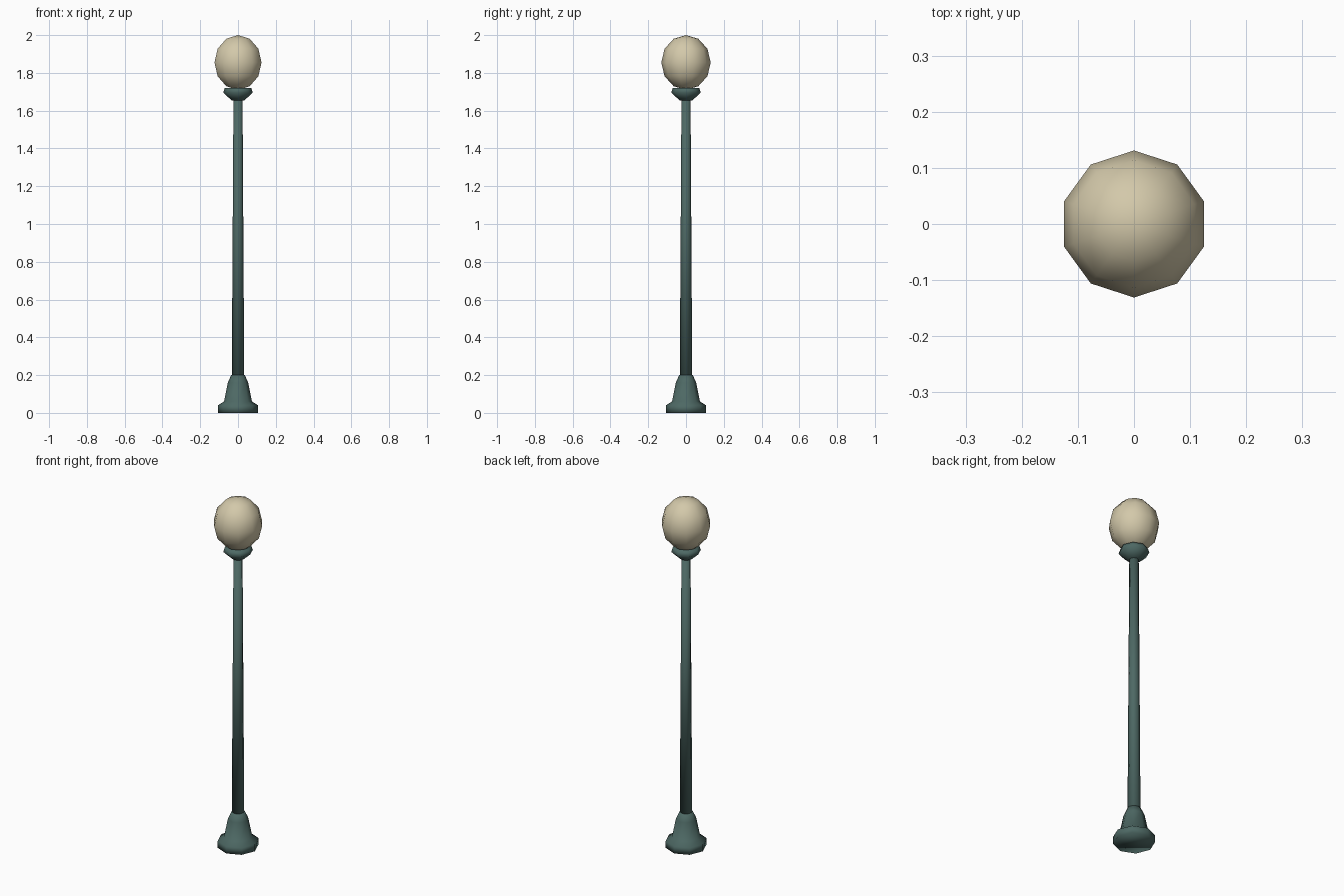
import bpy
import bmesh
from math import sin, cos, pi

cube = bpy.data.objects.get("Cube")
if cube:
    bpy.data.objects.remove(cube, do_unlink=True)


def material(name, rgb):
    mat = bpy.data.materials.new(name)
    mat.use_nodes = True
    mat.diffuse_color = (*rgb, 1)
    mat.node_tree.nodes["Principled BSDF"].inputs["Base Color"].default_value = (*rgb, 1)
    return mat


def lathe(name, profile, sides, mat):
    """Turn a bottom-to-top (radius, height) profile around z, ends capped, smooth shaded."""
    bm = bmesh.new()
    rings = []
    for r, z in profile:
        angles = [pi / 2 + 2 * pi * i / sides for i in range(sides)]
        rings.append([bm.verts.new((r * cos(a), r * sin(a), z)) for a in angles])
    for low, high in zip(rings, rings[1:]):
        for i in range(sides):
            j = (i + 1) % sides
            bm.faces.new((low[i], low[j], high[j], high[i]))
    bm.faces.new(rings[0][::-1])
    bm.faces.new(rings[-1])
    bmesh.ops.remove_doubles(bm, verts=bm.verts, dist=0.0001)
    for face in bm.faces:
        face.smooth = True
    mesh = bpy.data.meshes.new(name)
    bm.to_mesh(mesh)
    bm.free()
    mesh.materials.append(mat)
    obj = bpy.data.objects.new(name, mesh)
    bpy.context.collection.objects.link(obj)
    return obj


metal = material("dark green metal", (0.075, 0.14, 0.128))
glass = material("cream glass", (0.65, 0.58, 0.40))

# Flared foot
lathe("base", [(0.107, 0), (0.107, 0.04), (0.074, 0.06), (0.054, 0.16), (0.036, 0.2)], 8, metal)

# Tapered shaft
lathe("pole", [(0.033, 0.19), (0.024, 1.66)], 8, metal)

# Cup that holds the globe
lathe("collar", [(0.034, 1.655), (0.078, 1.695), (0.07, 1.72)], 8, metal)

# Tall ten-sided globe, with a single vertex at each pole
steps = 6
globe_profile = [(0.131 * sin(pi * k / steps), 1.855 - 0.145 * cos(pi * k / steps))
                 for k in range(1, steps)]
globe = lathe("globe", globe_profile, 10, glass)
bm = bmesh.new()
bm.from_mesh(globe.data)
caps = [f for f in bm.faces if len(f.verts) > 4]
for face in bmesh.ops.poke(bm, faces=caps)["verts"]:
    face.co.z = 2.0 if face.co.z > 1.855 else 1.71
for face in bm.faces:
    face.smooth = True
bm.to_mesh(globe.data)
bm.free()
